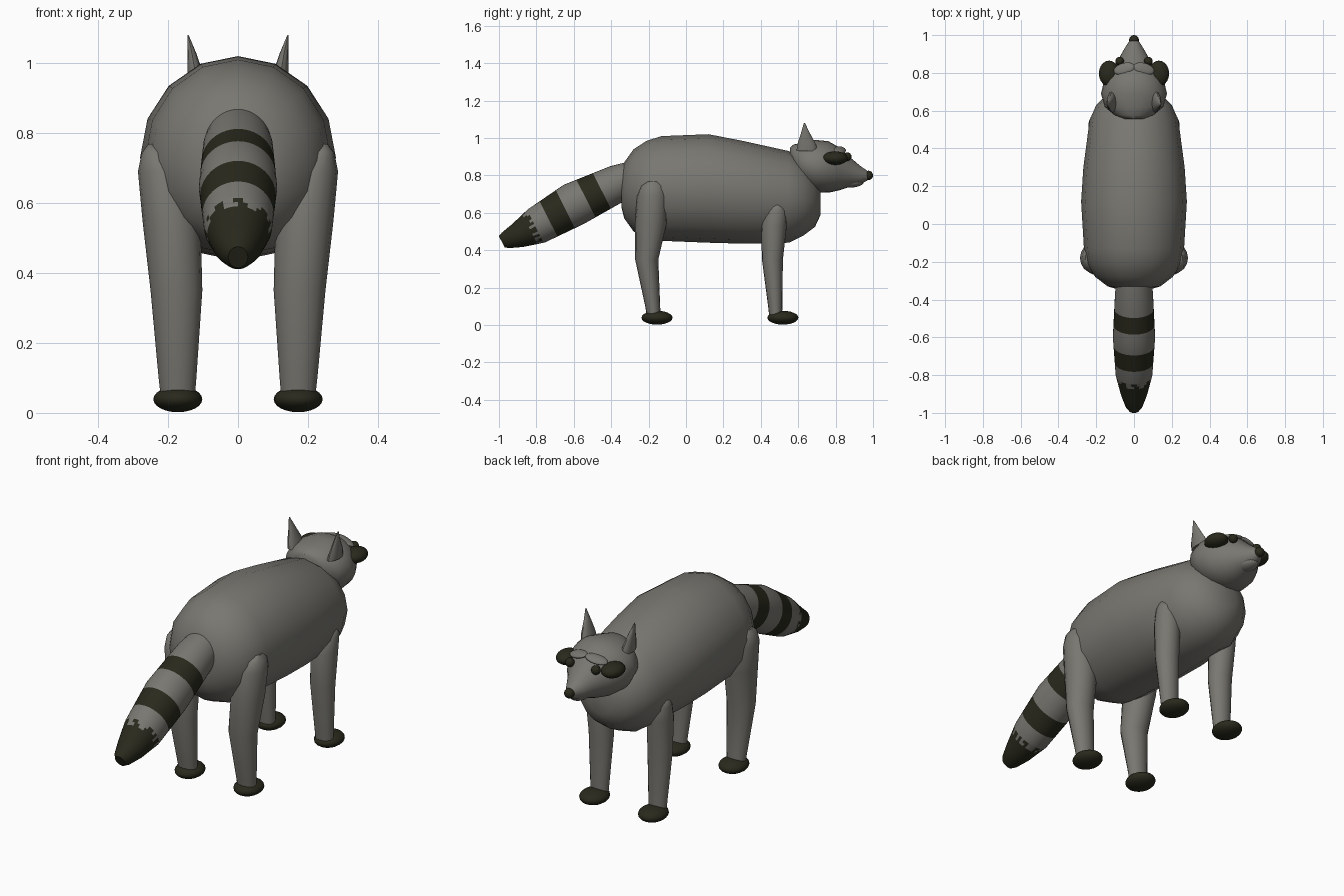
import bpy, bmesh, math, random
from mathutils import Vector

random.seed(4)
if "Cube" in bpy.data.objects:
    bpy.data.objects.remove(bpy.data.objects["Cube"])


def material(name, rgb):
    m = bpy.data.materials.new(name)
    m.use_nodes = True
    m.diffuse_color = (*rgb, 1)
    m.node_tree.nodes["Principled BSDF"].inputs["Base Color"].default_value = (*rgb, 1)
    return m


GREY = material("grey fur", (0.19, 0.185, 0.165))
DARK = material("dark fur", (0.022, 0.022, 0.012))
X, Y, Z = Vector((1, 0, 0)), Vector((0, 1, 0)), Vector((0, 0, 1))


def finish(bm, name, mats):
    bmesh.ops.recalc_face_normals(bm, faces=bm.faces)
    mesh = bpy.data.meshes.new(name)
    bm.to_mesh(mesh)
    bm.free()
    for m in mats:
        mesh.materials.append(m)
    ob = bpy.data.objects.new(name, mesh)
    bpy.context.collection.objects.link(ob)
    bpy.ops.object.select_all(action='DESELECT')
    ob.select_set(True)
    bpy.context.view_layer.objects.active = ob
    bpy.ops.object.shade_smooth_by_angle(angle=math.radians(50))
    return ob


def loft(name, rows, v, sides=16, mats=(GREY,), paint=None):
    """Skin elliptical rings; each row is x, y, z, half width, half depth."""
    bm = bmesh.new()
    rings = []
    for x, y, z, ru, rv in rows:
        angles = [2 * math.pi * i / sides for i in range(sides)]
        rings.append([bm.verts.new(Vector((x, y, z)) + X * ru * math.cos(a)
                                   + v * rv * math.sin(a)) for a in angles])
    for k, (a, b) in enumerate(zip(rings, rings[1:])):
        for i in range(sides):
            j = (i + 1) % sides
            f = bm.faces.new((a[i], a[j], b[j], b[i]))
            f.material_index = paint(k) if paint else 0
    bm.faces.new(rings[0])
    cap = bm.faces.new(rings[-1])
    cap.material_index = paint(len(rows) - 2) if paint else 0
    return finish(bm, name, mats)


def ellipsoid(name, centre, radii, mat):
    bm = bmesh.new()
    bmesh.ops.create_uvsphere(bm, u_segments=20, v_segments=12, radius=1)
    for vert in bm.verts:
        vert.co = Vector(c + r * p for c, r, p in zip(centre, radii, vert.co))
    return finish(bm, name, (mat,))


# Body
body = [(-.345, .72, .09, .09), (-.33, .72, .14, .15), (-.28, .72, .205, .22),
        (-.21, .725, .25, .26), (-.13, .73, .265, .28), (.12, .73, .28, .29),
        (.3, .71, .268, .275), (.55, .685, .235, .245), (.63, .68, .2, .2),
        (.69, .665, .14, .14), (.72, .66, .06, .07)]
loft("body", [(0, *r) for r in body], Z)

# Head, jaw, brows and nose
head = [(.557, .91, .05, .04), (.575, .885, .1, .08), (.62, .86, .155, .115),
        (.69, .85, .175, .14), (.76, .845, .158, .138), (.82, .835, .122, .115),
        (.87, .82, .084, .083), (.93, .802, .05, .05), (.97, .798, .024, .026)]
loft("head", [(0, *r) for r in head], Z, 24)
ellipsoid("jaw", (0, .88, .765), (.045, .07, .03), GREY)
ellipsoid("nose", (0, .975, .8), (.026, .025, .025), DARK)

# Tail: ring edges sit on the stripe borders
keys = [(-.28, .79, .09, .09), (-.36, .76, .1, .1), (-.6, .645, .112, .118),
        (-.8, .53, .097, .1), (-.9, .478, .07, .068), (-.965, .452, .045, .046),
        (-.985, .445, .028, .034)]
stripes = [-.45, -.535, -.645, -.735, -.805, -.82, -.835]


def on_tail(y):
    for a, b in zip(keys, keys[1:]):
        if a[0] >= y >= b[0]:
            t = (y - a[0]) / (b[0] - a[0])
            return (0, *(p + (q - p) * t for p, q in zip(a, b)))


levels = sorted({k[0] for k in keys} | set(stripes), reverse=True)


def tail_colour(k):
    mid = (levels[k] + levels[k + 1]) / 2
    if stripes[6] < mid < stripes[4]:
        return random.choice((0, 1))
    return int(sum(mid < s for s in stripes) % 2)


loft("tail", [on_tail(y) for y in levels], Vector((0, -.45, .89)), 40,
     (GREY, DARK), tail_colour)

# Paired parts
rear = [(.172, -.172, .04, .048, .036), (.173, -.178, .1, .054, .04),
        (.176, -.21, .35, .074, .062), (.19, -.187, .55, .083, .085),
        (.21, -.18, .69, .076, .082), (.235, -.177, .745, .04, .06),
        (.245, -.177, .768, .012, .025)]
fore = [(.17, .48, .04, .046, .034), (.17, .477, .1, .05, .038),
        (.172, .462, .35, .064, .056), (.178, .47, .53, .066, .068),
        (.188, .482, .61, .056, .058), (.2, .485, .64, .035, .035),
        (.205, .485, .652, .01, .015)]
ear = [(.115, .648, .93, .026, .058), (.122, .645, .97, .023, .048),
       (.132, .638, 1.03, .012, .022), (.143, .633, 1.08, .002, .003)]

for side, s in (("left", 1), ("right", -1)):
    def mirrored(rows):
        return [(s * r[0], *r[1:]) for r in rows]
    loft(side + "_rear_leg", mirrored(rear), Y)
    loft(side + "_front_leg", mirrored(fore), Y)
    loft(side + "_ear", mirrored(ear), Y, 12)
    for end, y in (("rear", -.155), ("front", .518)):
        ellipsoid(f"{side}_{end}_paw", (s * .172, y, .039), (.07, .083, .037), DARK)
    ellipsoid(side + "_eye_patch", (s * .132, .797, .892), (.054, .068, .036), DARK)
    ellipsoid(side + "_eye", (s * .076, .862, .9), (.023, .023, .023), DARK)
    brow = ellipsoid(side + "_brow", (0, 0, 0), (.058, .032, .013), GREY)
    brow.location = (s * .052, .822, .936)
    brow.rotation_euler = (-.3, s * .2, -s * .25)
